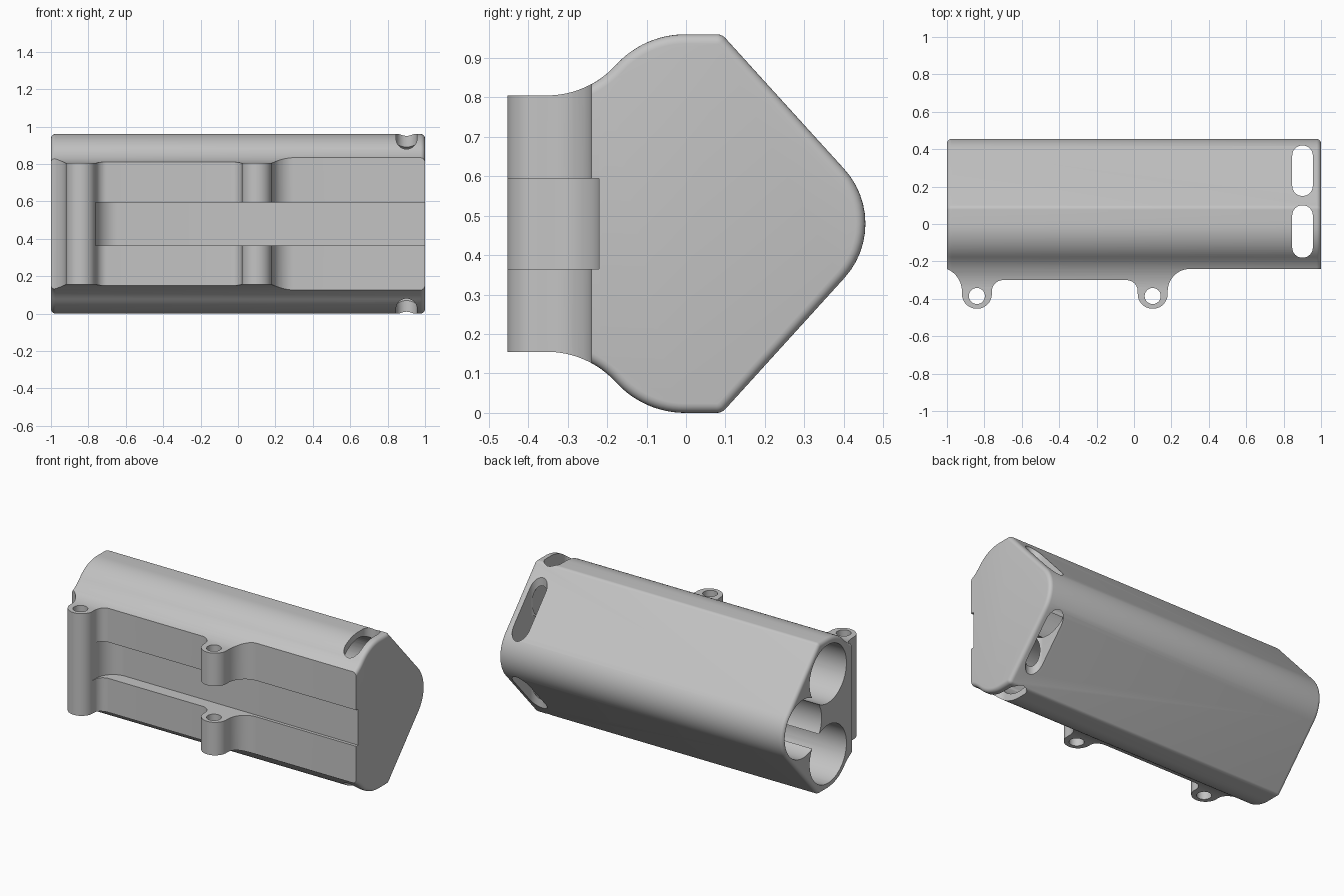
import bpy
import bmesh
import math
from mathutils import Vector

cube = bpy.data.objects.get("Cube")
if cube:
    bpy.data.objects.remove(cube, do_unlink=True)

grey = bpy.data.materials.new("plain_grey")
grey.use_nodes = True
colour = (0.55, 0.55, 0.55, 1)
grey.diffuse_color = colour
grey.node_tree.nodes["Principled BSDF"].inputs["Base Color"].default_value = colour


def rounded(corners, steps=12):
    """Turn (a, b, radius) corners into an outline with round fillets."""
    out = []
    for i, (a, b, r) in enumerate(corners):
        p = Vector((a, b))
        if r == 0:
            out.append(p)
            continue
        u = (Vector(corners[i - 1][:2]) - p).normalized()
        v = (Vector(corners[(i + 1) % len(corners)][:2]) - p).normalized()
        half = u.angle(v) / 2
        centre = p + (u + v).normalized() * r / math.sin(half)
        start = p + u * r / math.tan(half) - centre
        end = p + v * r / math.tan(half) - centre
        sweep = math.pi - 2 * half
        for k in range(steps + 1):
            t = k / steps
            out.append(centre + (start * math.sin((1 - t) * sweep)
                                 + end * math.sin(t * sweep)) / math.sin(sweep))
    return out


def circle(a, b, r, n=64):
    return [Vector((a + r * math.cos(k * math.tau / n),
                    b + r * math.sin(k * math.tau / n))) for k in range(n)]


def prism(name, outline, axis, lo, hi, bevel=0):
    """Extrude an outline along x (outline in y, z) or z (outline in x, y)."""
    def place(p, h):
        return (h, p.x, p.y) if axis == "x" else (p.x, p.y, h)
    bm = bmesh.new()
    face = bm.faces.new([bm.verts.new(place(p, lo)) for p in outline])
    top = bmesh.ops.extrude_face_region(bm, geom=[face], use_keep_orig=True)["geom"]
    caps = [face] + [g for g in top if isinstance(g, bmesh.types.BMFace)]
    shift = Vector(place(Vector((0, 0)), hi - lo))
    bmesh.ops.translate(bm, vec=shift, verts=[g for g in top if isinstance(g, bmesh.types.BMVert)])
    if bevel:
        rims = list({e for f in caps for e in f.edges})
        bmesh.ops.bevel(bm, geom=rims, offset=bevel, segments=5, profile=0.5,
                        affect="EDGES", clamp_overlap=False)
    bmesh.ops.recalc_face_normals(bm, faces=bm.faces)
    mesh = bpy.data.meshes.new(name)
    bm.to_mesh(mesh)
    bm.free()
    obj = bpy.data.objects.new(name, mesh)
    bpy.context.scene.collection.objects.link(obj)
    return obj


# Main shell: mirrored cross-section run along the length
mid = 0.48
upper = [(-0.6, 0.805, 0), (-0.25, 0.805, 0.237), (-0.105, 0.96, 0.237), (0.091, 0.96, 0.03)]
lower = [(y, 2 * mid - z, r) for y, z, r in reversed(upper)]
section = rounded(upper + [(0.527, mid, 0.205)] + lower)
body = prism("holder_body", section, "x", -1, 1, bevel=0.024)
body.data.materials.append(grey)

# Plan outline: front plate with two screw lugs
plan = rounded([
    (-1.2, 0.6, 0), (1.2, 0.6, 0), (1.2, -0.24, 0),
    (0.18, -0.24, 0.12), (0.18, -0.453, 0.079), (0.02, -0.453, 0.079),
    (0.02, -0.30, 0.06), (-0.76, -0.30, 0.06),
    (-0.76, -0.453, 0.079), (-0.92, -0.453, 0.079),
    (-0.92, -0.23, 0.13), (-1.2, -0.23, 0)])
cutters = [("INTERSECT", prism("plan_cutter", plan, "z", -0.2, 1.2))]


def cut(*args):
    cutters.append(("DIFFERENCE", prism(*args)))


# Front channel, rounded where it meets the end lug
channel = rounded([(-0.762, -0.7, 0), (-0.762, -0.22, 0.12), (1.2, -0.22, 0), (1.2, -0.7, 0)])
cut("channel_cutter", channel, "z", 0.365, 0.595)

# Three tubes, open at one end
for y, z in ((0, 0.735), (0, 0.225), (0.25, mid)):
    cut("tube_cutter", circle(y, z, 0.185), "x", -1.2, 0.955)

# Screw holes through the lugs
for x in (-0.84, 0.1):
    cut("screw_cutter", circle(x, -0.385, 0.043, 32), "z", -0.2, 1.2)

# Long slots near the closed end
for y0, y1 in ((-0.18, 0.1), (0.15, 0.42)):
    slot = rounded([(0.846, y0, 0.054), (0.956, y0, 0.054), (0.956, y1, 0.054), (0.846, y1, 0.054)])
    cut("slot_cutter", slot, "z", -0.2, 1.2)

for operation, cutter in cutters:
    cutter.hide_render = True
    mod = body.modifiers.new(cutter.name, "BOOLEAN")
    mod.operation = operation
    mod.solver = "EXACT"
    mod.object = cutter

# Bake the cuts and tidy away the helpers
bpy.context.view_layer.update()
baked = bpy.data.meshes.new_from_object(body.evaluated_get(bpy.context.evaluated_depsgraph_get()))
body.modifiers.clear()
body.data = baked
for _, cutter in cutters:
    bpy.data.objects.remove(cutter, do_unlink=True)
baked.materials.clear()
baked.materials.append(grey)

bpy.ops.object.select_all(action="DESELECT")
body.select_set(True)
bpy.context.view_layer.objects.active = body
bpy.ops.object.shade_smooth_by_angle(angle=math.radians(30))
